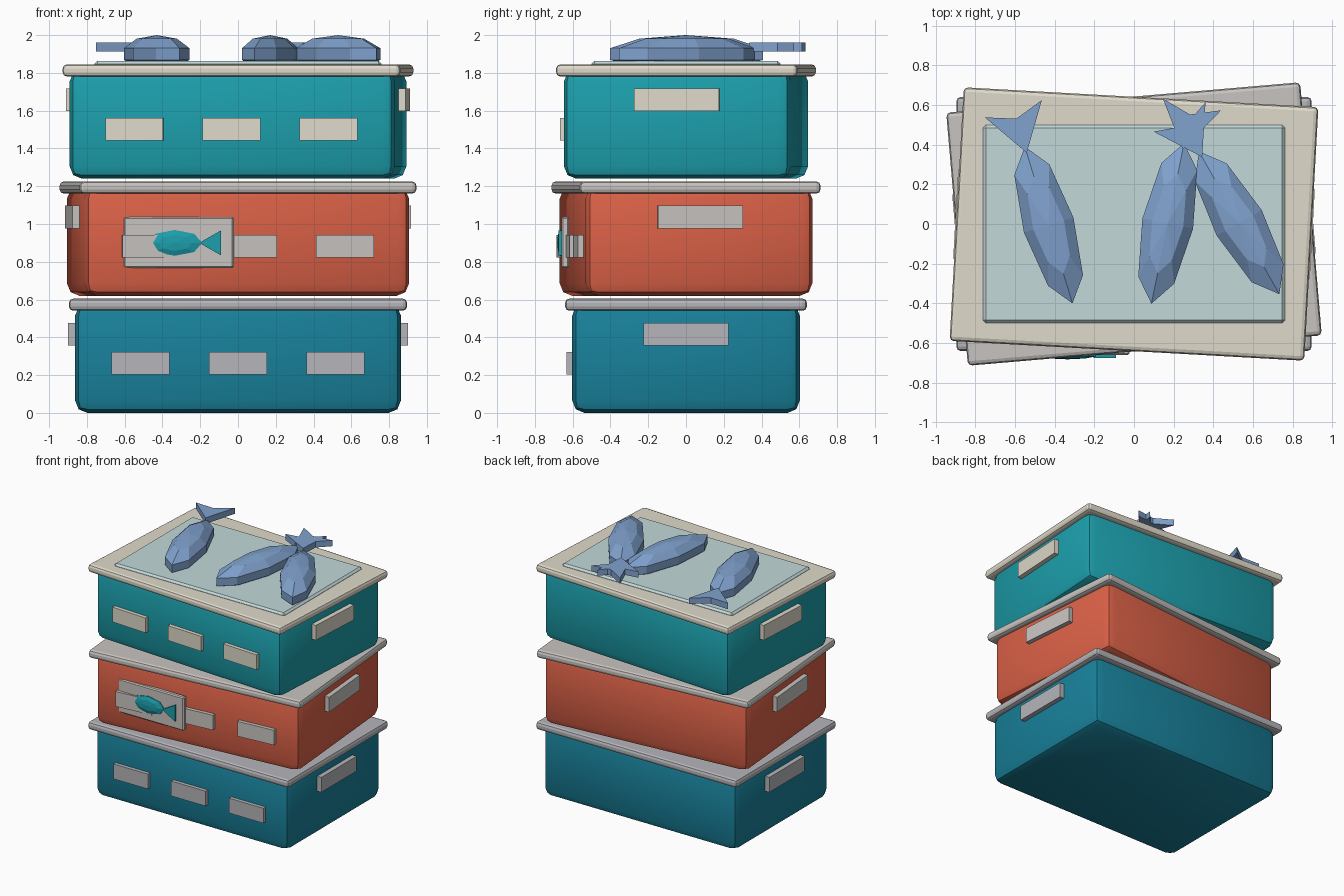
import bpy, bmesh
from math import radians, pi
from mathutils import Matrix, Vector

if "Cube" in bpy.data.objects:
    bpy.data.objects.remove(bpy.data.objects["Cube"])


def material(name, hex_colour):
    def lin(c):
        return c / 12.92 if c < 0.04045 else ((c + 0.055) / 1.055) ** 2.4
    m = bpy.data.materials.new(name)
    m.diffuse_color = [lin(int(hex_colour[i:i + 2], 16) / 255) for i in (0, 2, 4)] + [1]
    m.use_nodes = True
    m.node_tree.nodes["Principled BSDF"].inputs["Base Color"].default_value = m.diffuse_color
    return m


def make(name, bm, mat, matrix):
    bmesh.ops.recalc_face_normals(bm, faces=bm.faces)
    mesh = bpy.data.meshes.new(name)
    bm.to_mesh(mesh)
    bm.free()
    mesh.materials.append(mat)
    ob = bpy.data.objects.new(name, mesh)
    ob.matrix_world = matrix
    bpy.context.collection.objects.link(ob)
    return ob


def box(name, centre, size, mat, turn=Matrix(), bevel=0.0, segments=1, smooth=False):
    bm = bmesh.new()
    bmesh.ops.create_cube(bm, size=1)
    bmesh.ops.scale(bm, vec=size, verts=bm.verts)
    ob = make(name, bm, mat, turn @ Matrix.Translation(centre))
    if bevel:
        mod = ob.modifiers.new("Bevel", 'BEVEL')
        mod.width, mod.segments = bevel, segments
    if smooth:
        bpy.context.view_layer.objects.active = ob
        ob.select_set(True)
        bpy.ops.object.modifier_apply(modifier="Bevel")
        bpy.ops.object.shade_smooth_by_angle(angle=radians(40))
        ob.select_set(False)
    return ob


def fish_body(name, radii, mat, matrix):
    bm = bmesh.new()
    bmesh.ops.create_uvsphere(bm, u_segments=8, v_segments=5, radius=1)
    bmesh.ops.scale(bm, vec=radii, verts=bm.verts)
    return make(name, bm, mat, matrix)


def flat_shape(name, outline, z0, z1, mat, matrix):
    bm = bmesh.new()
    face = bm.faces.new([bm.verts.new((x, y, z0)) for x, y in outline])
    grown = bmesh.ops.extrude_face_region(bm, geom=[face])["geom"]
    bmesh.ops.translate(bm, vec=(0, 0, z1 - z0),
                        verts=[v for v in grown if isinstance(v, bmesh.types.BMVert)])
    return make(name, bm, mat, matrix)


teal = material("teal", "1C9FAC")
blue_teal = material("blue_teal", "18819B")
coral = material("coral", "DB6147")
ice_blue = material("ice", "C3D9DA")
fish_blue = material("fish", "80A2CE")

# Three stacked crates, each slightly turned
crates = [("bottom", 0, blue_teal, material("grey_trim", "B6B5BA")),
          ("middle", 4.9, coral, material("warm_grey_trim", "C8C4C0")),
          ("top", -3.2, teal, material("cream_trim", "E0DACB"))]
for i, (label, angle, body_mat, trim) in enumerate(crates):
    turn = Matrix.Translation((0, 0, 0.62 * i)) @ Matrix.Rotation(radians(angle), 4, 'Z')
    box(f"{label}_crate_body", (0, 0, 0.29), (1.725, 1.205, 0.58), body_mat, turn, 0.065, 2, True)
    box(f"{label}_crate_rim", (0, 0, 0.573), (1.79, 1.28, 0.064), trim, turn, 0.022, 2)
    for side, s in (("left", -1), ("right", 1)):
        box(f"{label}_{side}_handle", (0.875 * s, 0, 0.417), (0.05, 0.45, 0.12), trim, turn)
    for k in (-1, 0, 1):
        box(f"{label}_front_slat_{k + 2}", (0.515 * k, -0.612, 0.262), (0.307, 0.04, 0.12), trim, turn)

# Front label with a small fish sign
box("label_plate", (-0.315, -0.64, 0.903), (0.585, 0.04, 0.27), bpy.data.materials["warm_grey_trim"],
    bevel=0.008)
sign = Matrix.Translation((-0.335, -0.66, 0.9)) @ Matrix.Rotation(pi / 2, 4, 'X')
fish_body("sign_fish_body", (0.153, 0.072, 0.022), teal, sign)
flat_shape("sign_fish_tail", [(0.13, 0), (0.245, -0.066), (0.245, 0.066)], -0.005, 0.014, teal, sign)

# Ice bed
box("ice_bed", (0, 0, 1.83), (1.52, 1.0, 0.065), ice_blue, bevel=0.015)

# Three fish lying on the ice
for n, (x, y, angle) in enumerate([(-0.43, -0.005, 106.9), (0.17, 0.003, 78.5), (0.53, 0.006, 119.4)], 1):
    place = Matrix.Translation((x, y, 1.9)) @ Matrix.Rotation(radians(angle), 4, 'Z')
    fish_body(f"fish_{n}_body", (0.434, 0.137, 0.1), fish_blue, place)
    flat_shape(f"fish_{n}_tail", [(0.38, 0), (0.612, 0.15), (0.56, 0), (0.612, -0.15)],
               0.012, 0.06, fish_blue, place)
